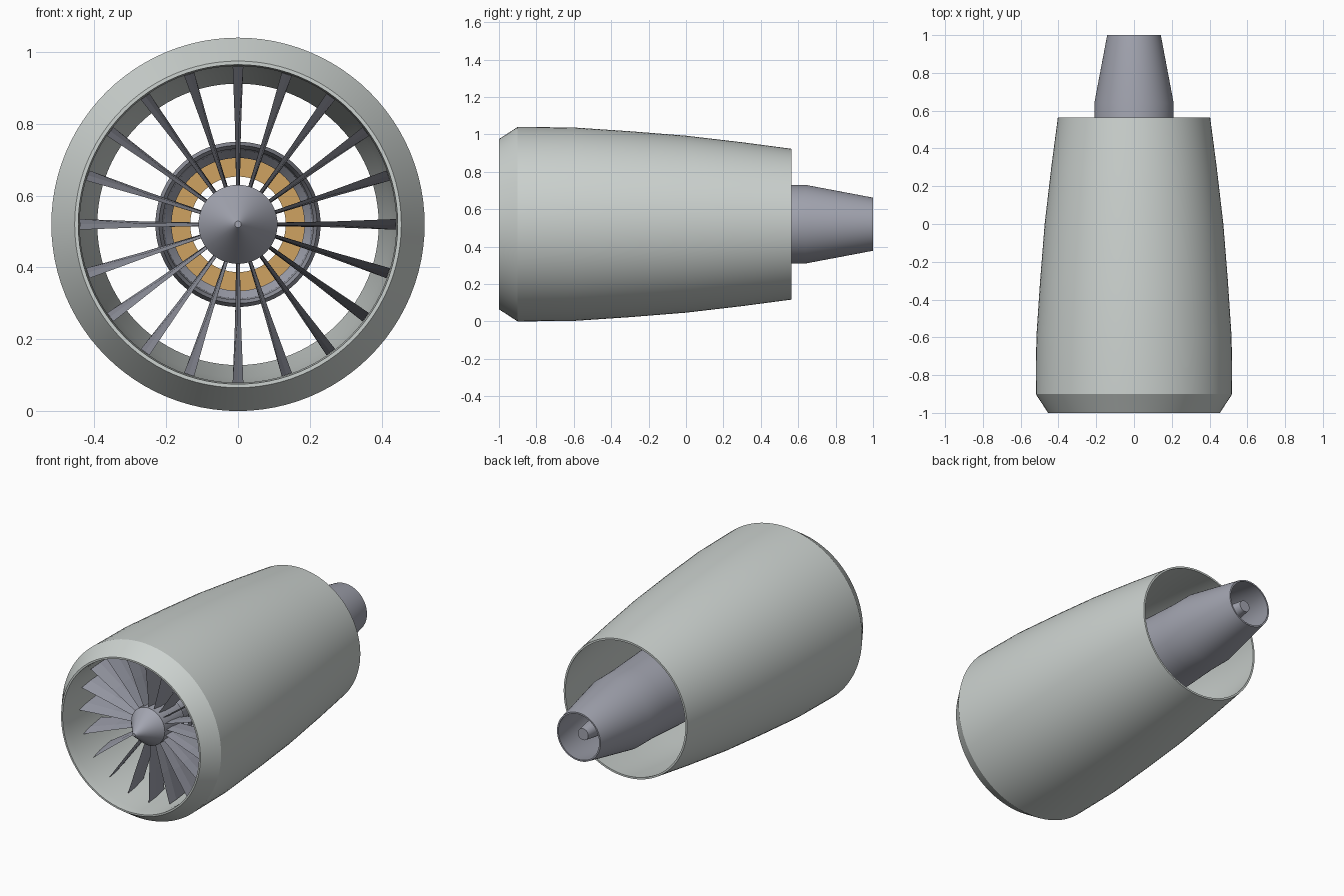
import bpy, bmesh, math
from mathutils import Vector

if "Cube" in bpy.data.objects:
    bpy.data.objects.remove(bpy.data.objects["Cube"])

CZ = 0.52  # height of the engine axis


def mat(name, c):
    m = bpy.data.materials.new(name)
    m.diffuse_color = (*c, 1)
    m.use_nodes = True
    m.node_tree.nodes["Principled BSDF"].inputs["Base Color"].default_value = m.diffuse_color
    return m


PAINT = mat("nacelle_grey", (0.60, 0.64, 0.62))
METAL = mat("blue_metal", (0.36, 0.37, 0.43))
DARK = mat("blade_metal", (0.33, 0.34, 0.40))
GOLD = mat("combustor_gold", (0.62, 0.36, 0.12))


def finish(bm, name, m, smooth=True):
    bmesh.ops.remove_doubles(bm, verts=bm.verts, dist=1e-5)
    bmesh.ops.recalc_face_normals(bm, faces=bm.faces)
    me = bpy.data.meshes.new(name)
    bm.to_mesh(me)
    bm.free()
    me.materials.append(m)
    ob = bpy.data.objects.new(name, me)
    bpy.context.collection.objects.link(ob)
    if smooth:
        bpy.context.view_layer.objects.active = ob
        ob.select_set(True)
        bpy.ops.object.shade_smooth_by_angle(angle=math.radians(28))
        ob.select_set(False)
    return ob


def lathe(name, prof, m, closed=True, n=96):
    """Spin (y, r) points about the engine axis."""
    bm = bmesh.new()
    rings = []
    for y, r in prof:
        rings.append([bm.verts.new((r * math.cos(2 * math.pi * i / n), y,
                                    CZ + r * math.sin(2 * math.pi * i / n))) for i in range(n)])
    pairs = list(zip(rings, rings[1:] + rings[:1])) if closed else list(zip(rings, rings[1:]))
    for a, b in pairs:
        for i in range(n):
            j = (i + 1) % n
            bm.faces.new((a[i], a[j], b[j], b[i]))
    if not closed:
        bm.faces.new(rings[0])
        bm.faces.new(rings[-1])
    return finish(bm, name, m)


def blade_row(name, count, sections, m, thick=0.004):
    """sections: (radius, y centre, chord, pitch in degrees); trailing edge leans clockwise."""
    bm = bmesh.new()
    for k in range(count):
        a = 2 * math.pi * k / count + math.pi / 2
        rad = Vector((math.cos(a), 0, math.sin(a)))
        tan = Vector((math.sin(a), 0, -math.cos(a)))
        ax = Vector((0, 1, 0))
        loops = []
        for r, yc, chord, pitch in sections:
            p = math.radians(pitch)
            d = ax * math.cos(p) + tan * math.sin(p)
            nrm = tan * math.cos(p) - ax * math.sin(p)
            c = rad * r + ax * yc + Vector((0, 0, CZ))
            pts = [(-0.5, 0), (-0.1, 0.5), (0.5, 0), (-0.1, -0.5)]
            loops.append([bm.verts.new(c + d * u * chord + nrm * v * thick) for u, v in pts])
        for s, t in zip(loops, loops[1:]):
            for i in range(4):
                j = (i + 1) % 4
                bm.faces.new((s[i], s[j], t[j], t[i]))
        bm.faces.new(loops[0])
        bm.faces.new(loops[-1])
    return finish(bm, name, m, False)


# Nacelle: outer skin, chamfered lip, thin inner duct
lathe("nacelle", [(-1, 0.455), (-0.9, 0.52), (-0.6, 0.517), (-0.3, 0.497), (0, 0.473),
                  (0.3, 0.438), (0.565, 0.403), (0.565, 0.392), (0.3, 0.426), (0, 0.445),
                  (-0.6, 0.445), (-0.95, 0.441), (-1, 0.445)], PAINT)

# Core cowl and exhaust nozzle
lathe("core_cowl", [(-0.55, 0.22), (-0.5, 0.23), (0.1, 0.23), (0.5, 0.21), (0.64, 0.21),
                    (1, 0.142), (1, 0.133), (0.64, 0.2), (0.1, 0.205), (-0.5, 0.21)], METAL)

# Annular combustor
lathe("combustor", [(0, 0.185), (0, 0.133), (0.35, 0.133), (0.35, 0.185)], GOLD)
lathe("combustor_front_ring", [(-0.05, 0.208), (-0.02, 0.185), (0.0, 0.185), (0.0, 0.208)], DARK)

# Spinner, shaft and exhaust plug
lathe("spinner", [(-0.97, 0.009), (-0.84, 0.11), (-0.66, 0.11)], METAL, False)
lathe("shaft", [(-0.7, 0.06), (0.5, 0.06)], METAL, False, 48)
lathe("exhaust_plug", [(0.45, 0.06), (0.6, 0.085), (0.96, 0.034)], METAL, False, 48)

# Fan, compressor and turbine blades
blade_row("fan_blades", 20, [(0.1, -0.76, 0.13, 4), (0.27, -0.76, 0.16, 6),
                             (0.44, -0.76, 0.19, 9)], DARK, 0.008)
for i in range(4):
    blade_row(f"compressor_blades_{i + 1}", 20,
              [(0.055, -0.45 + 0.11 * i, 0.05, 10), (0.207, -0.45 + 0.11 * i, 0.06, 14)], DARK)
for i in range(2):
    blade_row(f"turbine_blades_{i + 1}", 20,
              [(0.055, 0.42 + 0.09 * i, 0.05, 10), (0.203, 0.42 + 0.09 * i, 0.06, 14)], DARK)
